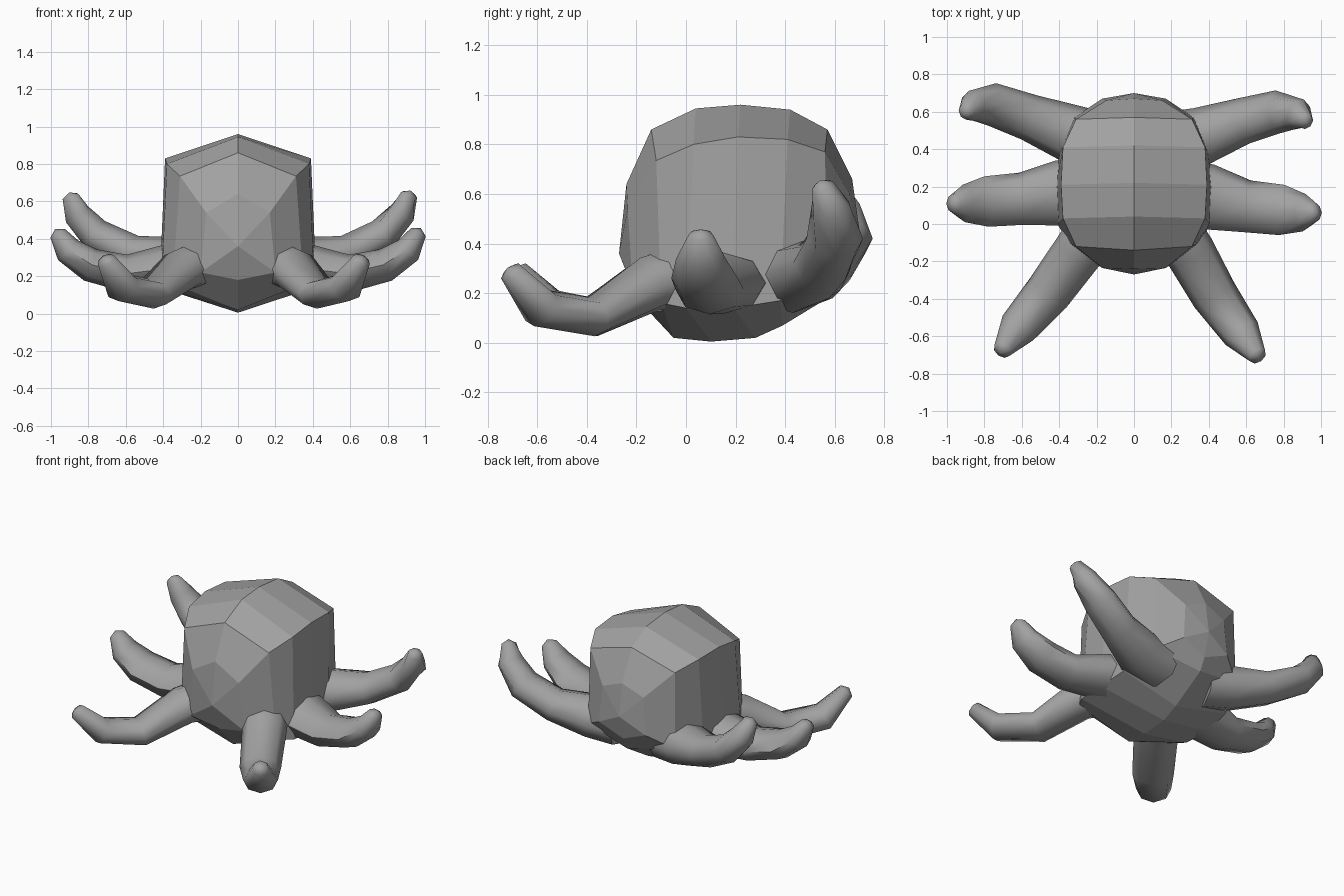
import bpy, bmesh, math
from mathutils import Vector

cube = bpy.data.objects.get("Cube")
if cube:
    bpy.data.objects.remove(cube, do_unlink=True)

grey = bpy.data.materials.new("soft grey")
grey.use_nodes = True
GREY = (0.36, 0.36, 0.36, 1)
grey.diffuse_color = GREY
grey.node_tree.nodes["Principled BSDF"].inputs["Base Color"].default_value = GREY


def loft(name, rings, start, end):
    """Skin a list of equal rings and close both ends with a fan."""
    bm = bmesh.new()
    loops = [[bm.verts.new(p) for p in ring] for ring in rings]
    n = len(loops[0])
    for a, b in zip(loops, loops[1:]):
        for i in range(n):
            j = (i + 1) % n
            bm.faces.new((a[i], a[j], b[j], b[i]))
    for loop, tip in ((loops[0], start), (loops[-1], end)):
        pole = bm.verts.new(tip)
        for i in range(n):
            bm.faces.new((loop[i], loop[(i + 1) % n], pole))
    bmesh.ops.recalc_face_normals(bm, faces=bm.faces)
    mesh = bpy.data.meshes.new(name)
    bm.to_mesh(mesh)
    bm.free()
    mesh.materials.append(grey)
    obj = bpy.data.objects.new(name, mesh)
    bpy.context.collection.objects.link(obj)
    return obj


# Body: six-sided rings; crest (y, z), upper ridge, lower ridge (x, y, z), keel (y, z)
sections = [
    ((-.24, .64), (.17, -.235, .54), (.20, -.215, .22), (-.20, .18)),
    ((-.14, .86), (.31, -.12, .735), (.35, -.10, .16), (-.05, .02)),
    ((.04, .945), (.38, .03, .80), (.41, .00, .14), (.10, .005)),
    ((.22, .96), (.39, .21, .83), (.42, .19, .14), (.28, .02)),
    ((.42, .94), (.38, .41, .82), (.40, .38, .17), (.39, .07)),
    ((.57, .86), (.31, .56, .77), (.32, .57, .27), (.62, .21)),
    ((.67, .66), (.15, .66, .60), (.17, .67, .36), (.66, .29)),
]
rings = []
for crest, up, low, keel in sections:
    flip = lambda p: (-p[0], p[1], p[2])
    rings.append([(0, *crest), up, low, (0, *keel), flip(low), flip(up)])
loft("body", rings, (0, -.27, .36), (0, .70, .45))


def tentacle(name, path, widths, heights, sides=8):
    """Sweep a flattened, tapering section along a path, with a blunt tip."""
    pts = [Vector(p) for p in path]
    rings = []
    for i, p in enumerate(pts):
        t = (pts[min(i + 1, len(pts) - 1)] - pts[max(i - 1, 0)]).normalized()
        across = t.cross(Vector((0, 0, 1))).normalized()
        up = across.cross(t)
        rings.append([p + across * widths[i] * math.cos(a) + up * heights[i] * math.sin(a)
                      for a in (math.tau * k / sides for k in range(sides))])
    tip = pts[-1] + (pts[-1] - pts[-2]).normalized() * .025
    obj = loft(name, rings, pts[0], tip)
    bpy.ops.object.select_all(action='DESELECT')
    obj.select_set(True)
    bpy.context.view_layer.objects.active = obj
    bpy.ops.object.shade_smooth_by_angle(angle=math.radians(60))


# Front tentacles
front_w, front_h = (.15, .135, .125, .105, .05), (.13, .115, .08, .08, .05)
tentacle("front_left_tentacle",
         [(.20, -.02, .26), (.30, -.15, .235), (.43, -.38, .105), (.575, -.585, .14), (.66, -.705, .285)],
         front_w, front_h)
tentacle("front_right_tentacle",
         [(-.20, -.02, .26), (-.30, -.15, .235), (-.46, -.37, .105), (-.62, -.555, .14), (-.705, -.675, .285)],
         front_w, front_h)

# Middle tentacles
mid_w, mid_h = (.19, .175, .14, .135, .10, .05), (.13, .125, .10, .09, .075, .045)
tentacle("middle_left_tentacle",
         [(.20, .16, .25), (.40, .145, .24), (.60, .095, .215), (.79, .075, .26), (.91, .06, .34), (.965, .06, .435)],
         mid_w, mid_h)
tentacle("middle_right_tentacle",
         [(-.20, .18, .25), (-.40, .165, .24), (-.60, .135, .215), (-.79, .12, .26), (-.91, .11, .34),
          (-.965, .11, .43)],
         mid_w, mid_h)

# Back tentacles
back_w, back_h = (.17, .155, .125, .115, .085, .045), (.15, .135, .10, .09, .075, .045)
tentacle("back_left_tentacle",
         [(.18, .43, .27), (.36, .47, .275), (.58, .55, .32), (.77, .60, .42), (.88, .585, .54), (.915, .55, .635)],
         back_w, back_h)
tentacle("back_right_tentacle",
         [(-.18, .43, .27), (-.34, .485, .275), (-.56, .57, .32), (-.76, .64, .42), (-.86, .63, .53),
          (-.895, .60, .625)],
         back_w, back_h)
